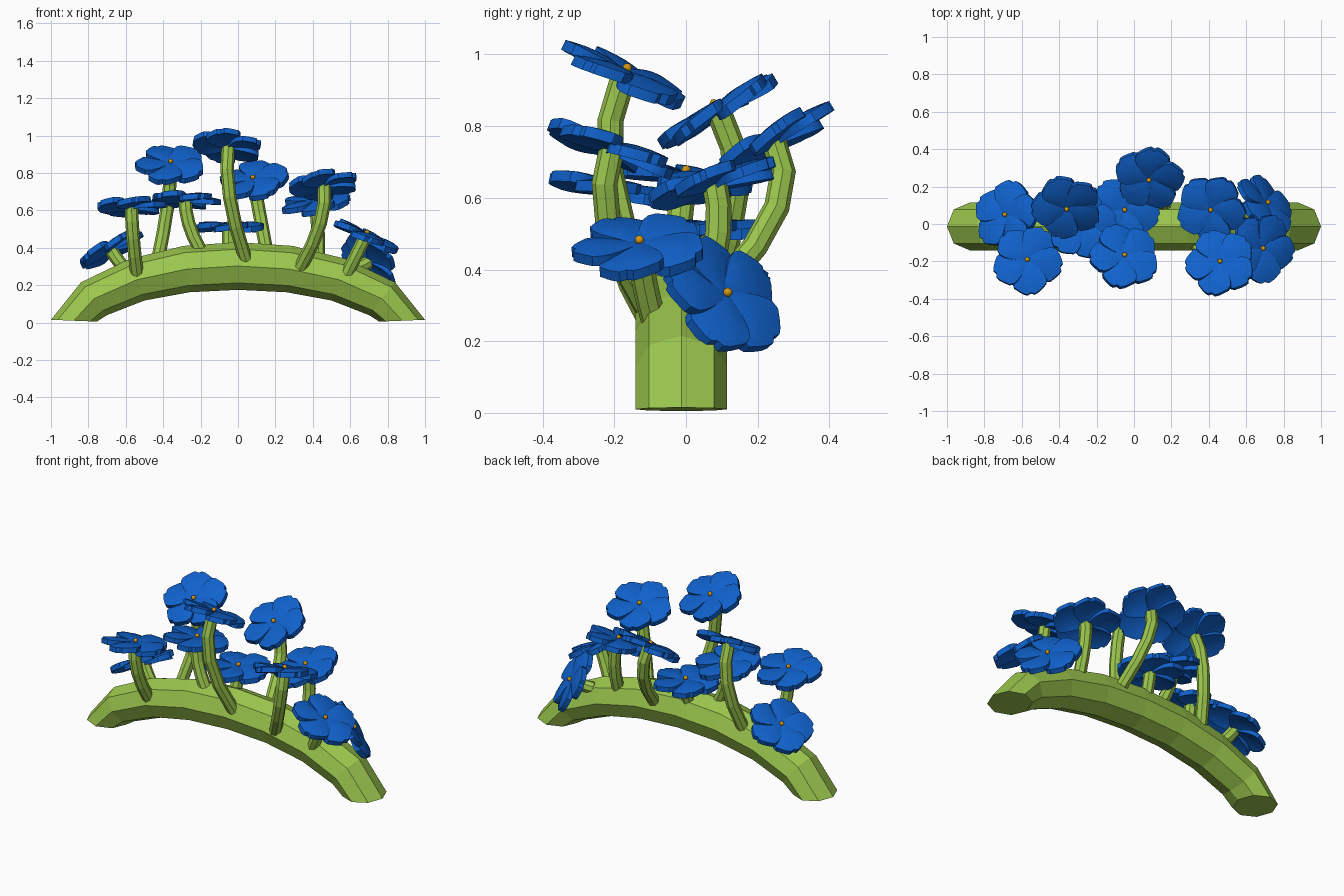
import bpy, bmesh, math
from mathutils import Vector, Matrix

if "Cube" in bpy.data.objects:
    bpy.data.objects.remove(bpy.data.objects["Cube"])


def material(name, rgb):
    m = bpy.data.materials.new(name)
    m.diffuse_color = (*rgb, 1)
    m.use_nodes = True
    m.node_tree.nodes["Principled BSDF"].inputs["Base Color"].default_value = m.diffuse_color
    return m


GREEN = material("stem green", (0.33, 0.57, 0.075))
BLUE = material("petal blue", (0.005, 0.12, 0.6))
GOLD = material("centre gold", (0.66, 0.31, 0.005))


def finish(bm, name, mat, smooth=False):
    bmesh.ops.recalc_face_normals(bm, faces=bm.faces)
    me = bpy.data.meshes.new(name)
    bm.to_mesh(me)
    bm.free()
    me.materials.append(mat)
    ob = bpy.data.objects.new(name, me)
    bpy.context.collection.objects.link(ob)
    if smooth:
        bpy.context.view_layer.objects.active = ob
        ob.select_set(True)
        bpy.ops.object.shade_smooth_by_angle(angle=math.radians(35))
        ob.select_set(False)
    return ob


def octagon(centre, a, b):
    """Eight points around a centre, spanned by two half axes."""
    return [centre + a * math.cos(k * math.pi / 4) + b * math.sin(k * math.pi / 4)
            for k in range(8)]


def loft(name, rings):
    """Skin rings of points with quads and cap both ends."""
    bm = bmesh.new()
    rows = [[bm.verts.new(p) for p in ring] for ring in rings]
    n = len(rows[0])
    for a, b in zip(rows, rows[1:]):
        for i in range(n):
            bm.faces.new((a[i], a[(i + 1) % n], b[(i + 1) % n], b[i]))
    bm.faces.new(rows[0])
    bm.faces.new(rows[-1])
    finish(bm, name, GREEN)


# Arched branch: outer and inner edge (x, z) of one half, mirrored
half = [(1.0, .015, .755, .005), (.84, .215, .70, .04), (.58, .34, .50, .118),
        (.29, .41, .26, .162), (0, .43, 0, .175)]
section = [(-a, b, -c, d) for a, b, c, d in half] + half[-2::-1]
loft("branch", [octagon(Vector(((ox + ix) / 2, -.013, (oz + iz) / 2)),
                        Vector(((ox - ix) / 2, 0, (oz - iz) / 2)),
                        Vector((0, .128, 0))) for ox, oz, ix, iz in section])


def stem(base, centre, n):
    """Bent tube that leaves the branch and meets the flower along its axis."""
    end = centre - .02 * n
    bend = centre - .45 * (centre - base).length * n
    rings = []
    for i in range(5):
        t = i / 4
        p = base * (1 - t) ** 2 + bend * 2 * t * (1 - t) + end * t * t
        d = ((bend - base) * (1 - t) + (end - bend) * t).normalized()
        side = d.cross(Vector((0, 1, 0))).normalized()
        rings.append(octagon(p, side * .036, d.cross(side) * .036))
    loft("stem", rings)


LENGTH, WIDTH, THICK = .192, .093, .03
NR, NC = 7, 7


def petal_point(j, i, dz):
    """Rounded petal with a notched tip, twisted so that neighbours overlap."""
    t, u = j / (NR - 1), i / (NC - 1) * 2 - 1
    w = WIDTH * (.12 + .88 * math.sin(min(t * 1.35, 1) * math.pi / 2))
    if t > .7:
        w *= 1 - .38 * ((t - .7) / .3) ** 2
    notch = .012 if j == NR - 1 and abs(u) < .01 else 0
    r = LENGTH * t - .025 * t * t * u * u - notch
    z = dz + .14 * w * u + .012 * math.sin(t * math.pi) * (1 - u * u)
    return Vector((r, w * u, z))


def flower(centre, n, spin):
    bm = bmesh.new()
    for k in range(5):
        turn = Matrix.Rotation(math.radians(spin + 72 * k), 4, 'Z')
        top, bot = [[[bm.verts.new(turn @ petal_point(j, i, dz)) for i in range(NC)]
                     for j in range(NR)] for dz in (0, -THICK)]
        for g in (top, bot):
            for j in range(NR - 1):
                for i in range(NC - 1):
                    bm.faces.new((g[j][i], g[j][i + 1], g[j + 1][i + 1], g[j + 1][i]))
        # rim joining the upper and lower petal skins
        rim = ([(0, i) for i in range(NC)] + [(j, NC - 1) for j in range(1, NR)]
               + [(NR - 1, i) for i in range(NC - 2, -1, -1)]
               + [(j, 0) for j in range(NR - 2, 0, -1)])
        for (a, b), (c, d) in zip(rim, rim[1:] + rim[:1]):
            bm.faces.new((top[a][b], top[c][d], bot[c][d], bot[a][b]))
    place = (Matrix.Translation(centre - .005 * n)
             @ Vector((0, 0, 1)).rotation_difference(n).to_matrix().to_4x4())
    finish(bm, "flower_petals", BLUE, True).matrix_world = place
    # small bead in the middle
    bm = bmesh.new()
    bmesh.ops.create_icosphere(bm, subdivisions=2, radius=.013)
    finish(bm, "flower_centre", GOLD, True).matrix_world = place @ Matrix.Translation((0, 0, .008))


# Each bloom: centre, lean in x and y, stem foot in x and y
blooms = [
    ((-.69, .05, .41), (-.52, .23), (-.61, .02)),
    ((-.57, -.19, .64), (-.02, .2), (-.54, -.10)),
    ((-.36, .08, .86), (0, -.6), (-.43, .06)),
    ((-.28, 0, .675), (.05, .15), (-.20, -.03)),
    ((-.05, .075, .53), (0, 0), (-.05, .05)),
    ((-.05, -.165, .96), (.13, .47), (.04, -.10)),
    ((.08, .235, .775), (-.18, -.59), (.16, .09)),
    ((.41, .075, .66), (-.16, -.28), (.43, .05)),
    ((.46, -.20, .755), (-.11, .38), (.335, -.11)),
    ((.715, .115, .335), (1.3, 1.1), (.60, .05)),
    ((.69, -.13, .48), (.47, -.06), (.58, -.09)),
]
for k, (centre, (lx, ly), (bx, by)) in enumerate(blooms):
    centre, n = Vector(centre), Vector((lx, ly, 1)).normalized()
    base = Vector((bx, by, .40 - .28 * bx * bx - 6 * by * by))
    flower(centre, n, 80 - 20 * (k % 3))
    stem(base, centre, n)
